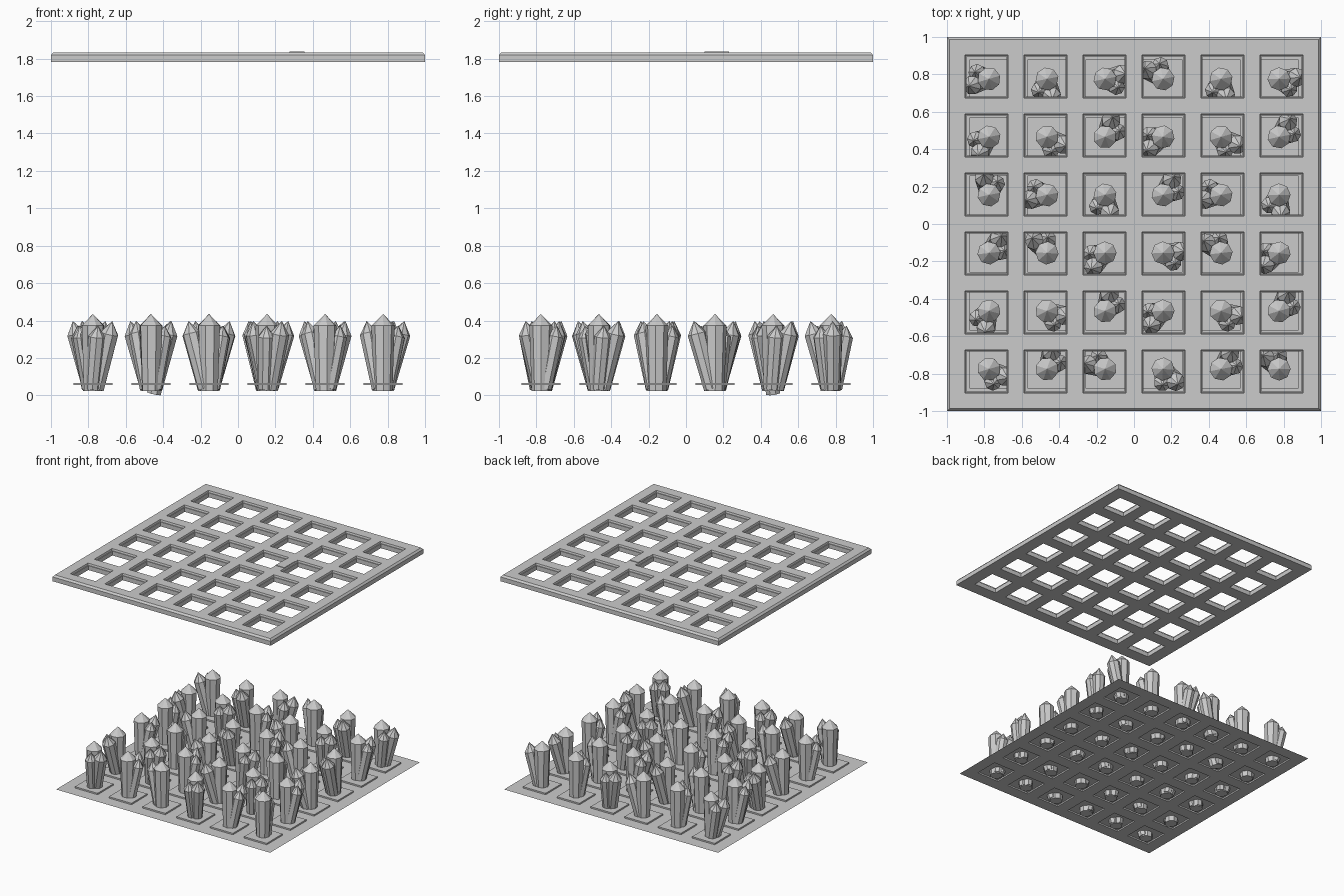
import bpy, bmesh, math
from mathutils import Matrix, Vector

if "Cube" in bpy.data.objects:
    bpy.data.objects.remove(bpy.data.objects["Cube"])

N = 6
grey = bpy.data.materials.new("stone_grey")
grey.diffuse_color = (0.6, 0.6, 0.6, 1)
grey.use_nodes = True
grey.node_tree.nodes["Principled BSDF"].inputs["Base Color"].default_value = grey.diffuse_color


def mesh_from(bm, name, recalc=True):
    bmesh.ops.remove_doubles(bm, verts=bm.verts, dist=1e-5)
    if recalc:
        bmesh.ops.recalc_face_normals(bm, faces=bm.faces)
    me = bpy.data.meshes.new(name)
    bm.to_mesh(me)
    bm.free()
    me.materials.append(grey)
    return me


def place(me, name, loc=(0, 0, 0), turn=0):
    ob = bpy.data.objects.new(name, me)
    ob.location = loc
    ob.rotation_euler.z = turn
    bpy.context.collection.objects.link(ob)
    return ob


def quad(bm, pts):
    bm.faces.new([bm.verts.new(p) for p in pts])


def centres(pitch):
    return [(i - (N - 1) / 2) * pitch for i in range(N)]


def square(cx, cy, h, z):
    return [(cx - h, cy - h, z), (cx + h, cy - h, z), (cx + h, cy + h, z), (cx - h, cy + h, z)]


def bridge(bm, a, b):
    for i in range(4):
        j = (i + 1) % 4
        quad(bm, [a[i], a[j], b[j], b[i]])


def lattice(bm, pitch, half, edge, z):
    """Flat sheet with a square opening at every cell."""
    br = [-edge] + [c + s * half for c in centres(pitch) for s in (-1, 1)] + [edge]
    for i in range(len(br) - 1):
        for j in range(len(br) - 1):
            if not (i % 2 and j % 2):
                quad(bm, [(br[i], br[j], z), (br[i + 1], br[j], z),
                          (br[i + 1], br[j + 1], z), (br[i], br[j + 1], z)])


# Upper grating: solid plate with chamfered rim and stepped openings
P = 0.3155
Z0, Z1, Z2 = 1.783, 1.819, 1.834
bm = bmesh.new()
lattice(bm, P, 0.106, 1.0, Z0)
lattice(bm, P, 0.116, 0.987, Z2)
bridge(bm, square(0, 0, 1.0, Z0), square(0, 0, 1.0, Z1))
bridge(bm, square(0, 0, 1.0, Z1), square(0, 0, 0.987, Z2))
for x in centres(P):
    for y in centres(P):
        bridge(bm, square(x, y, 0.116, Z2), square(x, y, 0.112, Z1))
        bridge(bm, square(x, y, 0.112, Z1), square(x, y, 0.106, Z1))
        bridge(bm, square(x, y, 0.106, Z1), square(x, y, 0.106, Z0))
place(mesh_from(bm, "grating"), "grating")

# Small raised plate on one bar of the grating
bm = bmesh.new()
bmesh.ops.create_cube(bm, size=1, matrix=Matrix.Translation((0.3155, 0.165, Z2 + 0.001))
                      @ Matrix.Diagonal((0.08, 0.13, 0.006, 1)))
place(mesh_from(bm, "bar_plate"), "bar_plate")

# Floor: thin sheet with raised square pads, open underneath
Q = 0.3102
F0, F1 = 0.055, 0.067
bm = bmesh.new()
lattice(bm, Q, 0.104, 0.981, F0)
for x in centres(Q):
    for y in centres(Q):
        bridge(bm, square(x, y, 0.104, F0), square(x, y, 0.104, F1))
        quad(bm, square(x, y, 0.104, F1))
floor = mesh_from(bm, "floor")
place(floor, "floor")


def crystal(bm, base, tilt, azim, rings, spin):
    """Eight-sided prism with a pointed tip; rings are (height, radius)."""
    m = (Matrix.Translation(base) @ Matrix.Rotation(math.radians(azim), 4, 'Z')
         @ Matrix.Rotation(math.radians(tilt), 4, 'Y'))
    loops = []
    for h, r in rings[:-1]:
        loops.append([bm.verts.new(m @ Vector((r * math.cos(math.tau * k / 8 + spin),
                                               r * math.sin(math.tau * k / 8 + spin), h)))
                      for k in range(8)])
    tip = bm.verts.new(m @ Vector((0, 0, rings[-1][0])))
    bm.faces.new(loops[0][::-1])
    for a, b in zip(loops, loops[1:]):
        for k in range(8):
            bm.faces.new([a[k], a[(k + 1) % 8], b[(k + 1) % 8], b[k]])
    for k in range(8):
        bm.faces.new([loops[-1][k], loops[-1][(k + 1) % 8], tip])


def cluster(name, drop=0.0):
    """Upright crystal with two smaller ones leaning towards +x."""
    bm = bmesh.new()
    crystal(bm, (0, 0, 0.022), 0, 0, [(0, 0.050), (0.35, 0.062), (0.413, 0)], 0.2)
    crystal(bm, (0.018, 0.012, 0.034), 14.5, 10,
            [(-drop, 0.040), (0.305, 0.051), (0.375, 0)], 0.1)
    crystal(bm, (0.012, -0.018, 0.034), 11, -24,
            [(0, 0.038), (0.285, 0.046), (0.345, 0)], 0.3)
    return mesh_from(bm, name)


plain = cluster("crystal_cluster")
deep = cluster("deep_crystal_cluster", 0.025)

# Lean direction of each cluster in degrees, back row first
LEAN = [
    [185, 270, 0, 135, 270, 350],
    [225, 320, 55, 205, 320, 45],
    [90, 180, 270, 45, 180, 260],
    [40, 120, 215, 350, 130, 205],
    [245, 330, 60, 215, 330, 50],
    [320, 60, 150, 300, 45, 125],
]
cs = centres(Q)
for r, row in enumerate(LEAN):
    for c, deg in enumerate(row):
        me = deep if (r, c) == (1, 1) else plain
        place(me, f"crystal_cluster_{r + 1}_{c + 1}", (cs[c], cs[N - 1 - r], 0), math.radians(deg))
